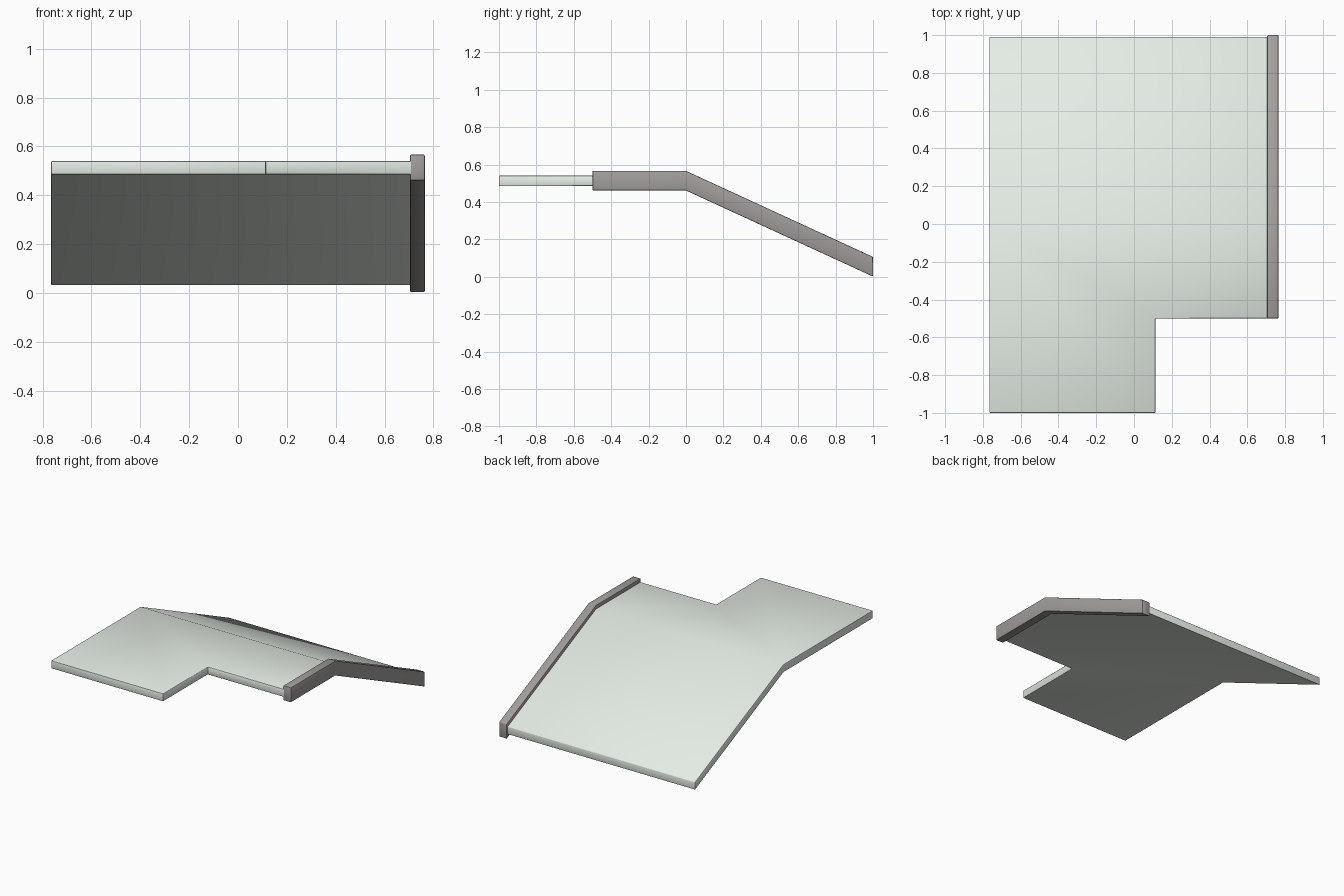
import bpy, bmesh

if "Cube" in bpy.data.objects:
    bpy.data.objects.remove(bpy.data.objects["Cube"])

SLOPE = 0.46  # drop per unit of y behind the bend


def height(y, base):
    return base - SLOPE * max(y, 0.0)


def material(name, rgb):
    mat = bpy.data.materials.new(name)
    mat.diffuse_color = (*rgb, 1)
    mat.use_nodes = True
    mat.node_tree.nodes["Principled BSDF"].inputs["Base Color"].default_value = mat.diffuse_color
    return mat


def bent_plate(name, outlines, bottom, thickness, bevel, mat):
    """Drape plan outlines over the bent profile, then thicken straight up."""
    bm = bmesh.new()
    for outline in outlines:
        bm.faces.new([bm.verts.new((x, y, height(y, bottom))) for x, y in outline])
    bmesh.ops.remove_doubles(bm, verts=bm.verts[:], dist=1e-5)
    ext = bmesh.ops.extrude_face_region(bm, geom=bm.faces[:], use_keep_orig=True)
    top = [g for g in ext["geom"] if isinstance(g, bmesh.types.BMVert)]
    bmesh.ops.translate(bm, verts=top, vec=(0, 0, thickness))
    bmesh.ops.recalc_face_normals(bm, faces=bm.faces[:])
    mesh = bpy.data.meshes.new(name)
    bm.to_mesh(mesh)
    bm.free()
    mesh.materials.append(mat)
    obj = bpy.data.objects.new(name, mesh)
    bpy.context.collection.objects.link(obj)
    # Tiny rounded edges; the shallow bend stays untouched
    mod = obj.modifiers.new("edge_rounding", "BEVEL")
    mod.width = bevel
    mod.segments = 2
    mod.limit_method = "ANGLE"
    mod.angle_limit = 0.6
    bpy.ops.object.select_all(action="DESELECT")
    obj.select_set(True)
    bpy.context.view_layer.objects.active = obj
    bpy.ops.object.modifier_apply(modifier=mod.name)
    bpy.ops.object.shade_smooth_by_angle(angle=0.6)
    return obj


# Pale roof panel: notched flat front and sloping rear
L, R = -0.765, 0.713
flat = [(L, -1), (0.113, -1), (0.113, -0.5), (R, -0.5), (R, 0), (L, 0)]
slope = [(L, 0), (R, 0), (R, 0.99), (L, 0.99)]
bent_plate("roof_panel", [flat, slope], 0.485, 0.055, 0.004,
           material("pale_green", (0.78, 0.84, 0.78)))

# Grey edge trim following the bend on the right side
A, B = 0.705, 0.765
trim = [[(A, y0), (B, y0), (B, y1), (A, y1)] for y0, y1 in ((-0.5, 0), (0, 1))]
bent_plate("edge_trim", trim, 0.461, 0.105, 0.005,
           material("warm_grey", (0.36, 0.34, 0.33)))
